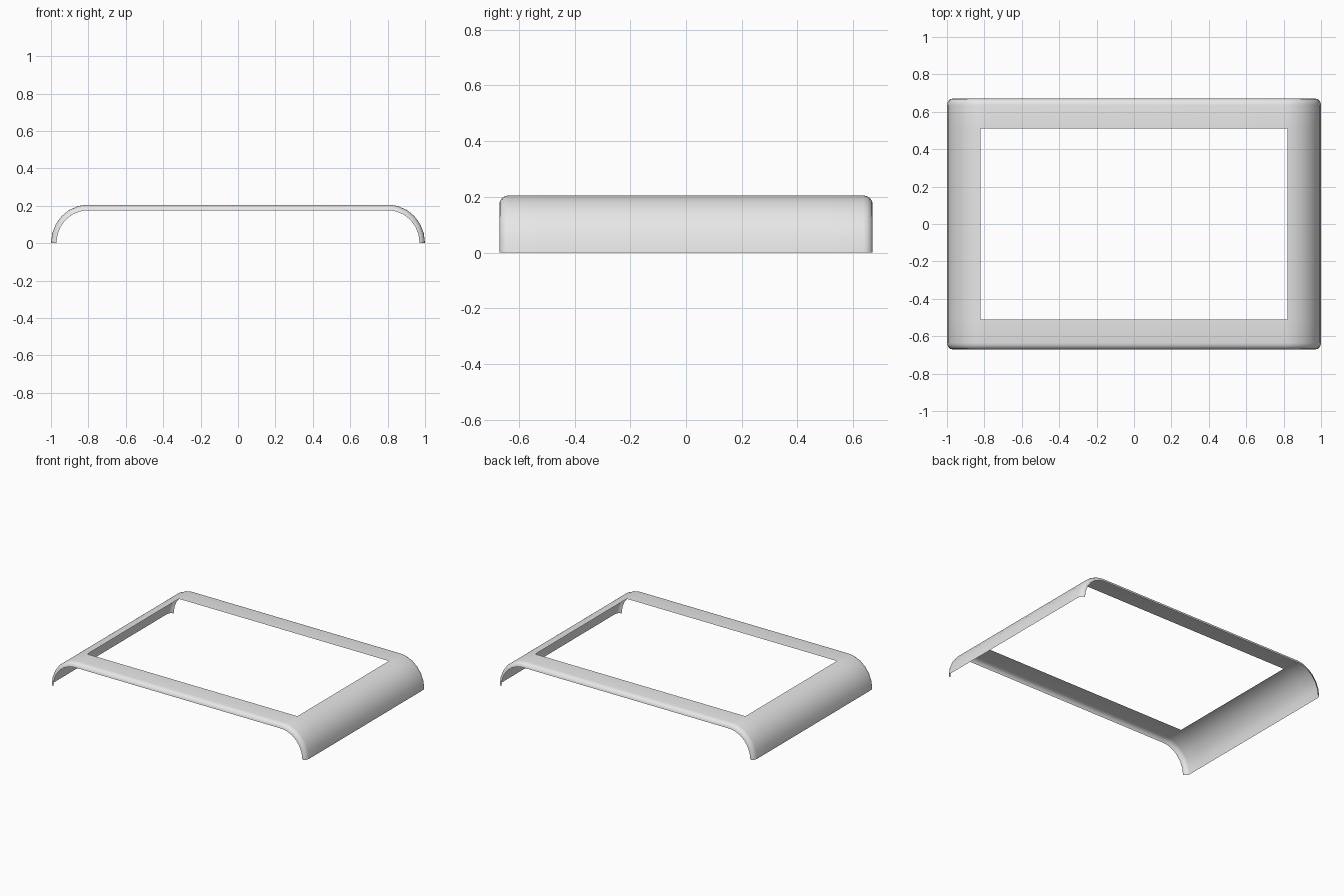
import bpy, bmesh, math

if "Cube" in bpy.data.objects:
    bpy.data.objects.remove(bpy.data.objects["Cube"])

HALF_LEN, WIN_X, WIN_Y = 0.67, 0.82, 0.51
CX, EDGE_R = 0.805, 0.034
SEGS = 6


# Arched cross-section: flat top with elliptical shoulders reaching the ground
def profile(rx, rz):
    angles = [math.pi / 2 * k / SEGS for k in range(SEGS + 1)]
    angles.insert(-1, math.acos((WIN_X - CX) / rx))
    right = [(CX + rx * math.cos(a), rz * math.sin(a)) for a in angles]
    return right + [(-x, z) for x, z in reversed(right)]


outer, inner = profile(0.195, 0.205), profile(0.166, 0.175)
n = len(outer)
win_a, win_b = SEGS, n - 1 - SEGS      # columns at x = +-WIN_X

# Stations along y: (y, blend to outer profile), curling inward at both ends
steps = 4
half = [(WIN_Y, 1.0)]
for k in range(steps + 1):
    a = k * math.pi / 2 / steps
    half.append((HALF_LEN - EDGE_R + EDGE_R * math.sin(a), math.cos(a)))
stations = [(-y, w) for y, w in reversed(half)] + half
window_row = len(half) - 1

# Single thin skin, leaving the window open
bm = bmesh.new()
rows = [[bm.verts.new((i[0] + (o[0] - i[0]) * w, y, i[1] + (o[1] - i[1]) * w))
         for o, i in zip(outer, inner)] for y, w in stations]
for j in range(len(rows) - 1):
    for i in range(n - 1):
        if j == window_row and win_a <= i < win_b:
            continue
        bm.faces.new((rows[j][i], rows[j + 1][i], rows[j + 1][i + 1], rows[j][i + 1]))

# Make the skin face outward
bm.normal_update()
if sum(f.normal.z for f in bm.faces) < 0:
    bmesh.ops.reverse_faces(bm, faces=bm.faces)

mesh = bpy.data.meshes.new("frame_cover")
bm.to_mesh(mesh)
bm.free()

cover = bpy.data.objects.new("frame_cover", mesh)
bpy.context.collection.objects.link(cover)
grey = bpy.data.materials.new("light grey")
grey.diffuse_color = (0.8, 0.8, 0.8, 1)
grey.use_nodes = True
grey.node_tree.nodes["Principled BSDF"].inputs["Base Color"].default_value = grey.diffuse_color
mesh.materials.append(grey)

bpy.context.view_layer.objects.active = cover
cover.select_set(True)
bpy.ops.object.shade_smooth_by_angle(angle=math.radians(40))
